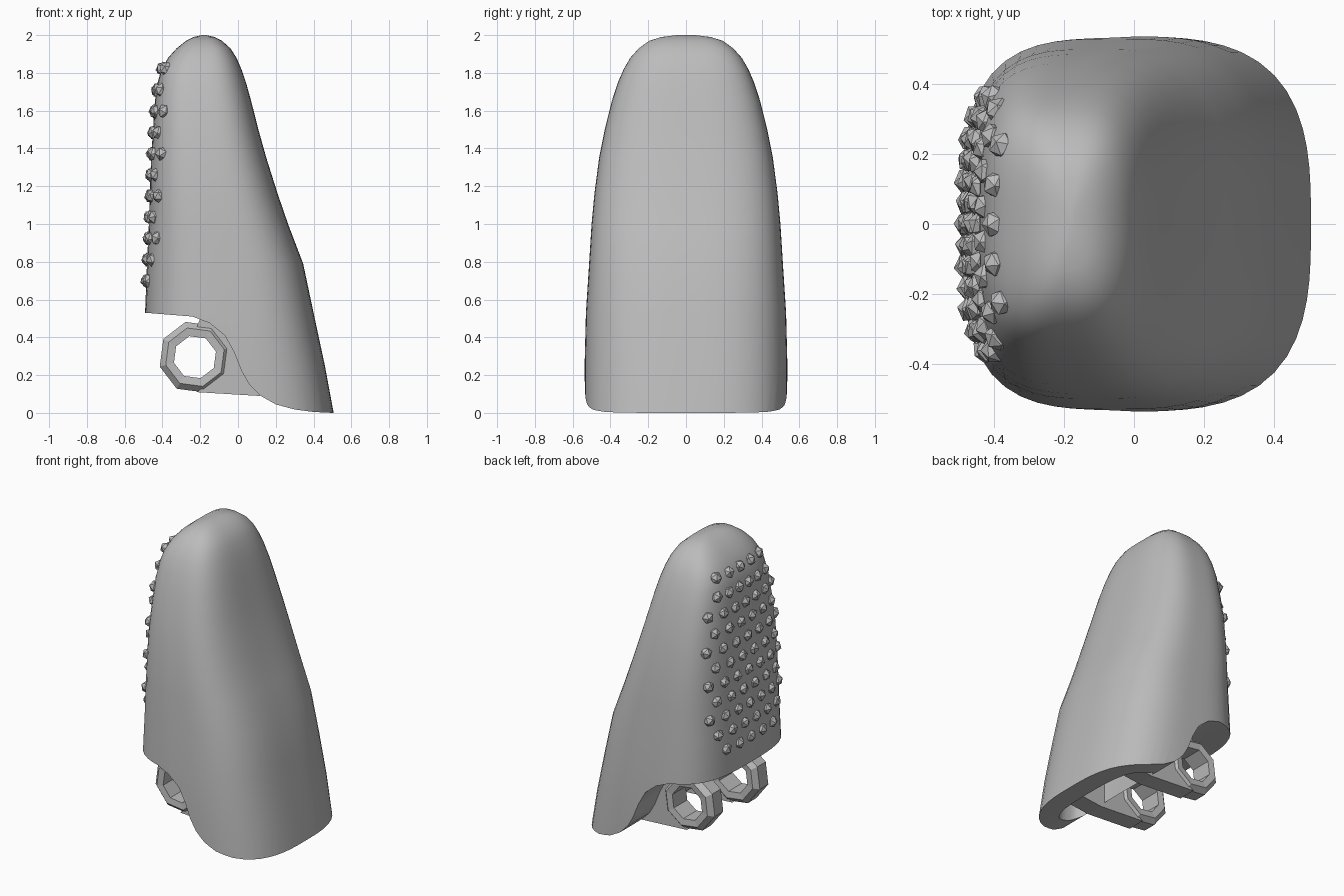
import bpy, bmesh, math, random
from mathutils import Vector, Euler

random.seed(4)
if "Cube" in bpy.data.objects:
    bpy.data.objects.remove(bpy.data.objects["Cube"])

grey = bpy.data.materials.new("mid grey")
grey.use_nodes = True
grey.diffuse_color = (0.5, 0.5, 0.5, 1)
grey.node_tree.nodes["Principled BSDF"].inputs["Base Color"].default_value = (0.5, 0.5, 0.5, 1)

PAD_POWER, NAIL_POWER = 3.3, 3.0


def finish(name, bm):
    bmesh.ops.recalc_face_normals(bm, faces=bm.faces)
    mesh = bpy.data.meshes.new(name)
    bm.to_mesh(mesh)
    bm.free()
    mesh.materials.append(grey)
    ob = bpy.data.objects.new(name, mesh)
    bpy.context.collection.objects.link(ob)
    return ob


def section_point(sec, angle):
    """Point on a rounded-square section (z, x min, x max, half depth)."""
    z, x0, x1, hy = sec
    c, s = math.cos(angle), math.sin(angle)
    power = PAD_POWER if c < 0 else NAIL_POWER
    k = (abs(c) ** power + abs(s) ** power) ** (-1 / power)
    return Vector(((x0 + x1) / 2 + (x1 - x0) / 2 * c * k, hy * s * k, z))


def loft(name, sections, sides=64):
    bm = bmesh.new()
    rings = [[bm.verts.new(section_point(sec, math.tau * i / sides)) for i in range(sides)]
             for sec in sections]
    for a, b in zip(rings, rings[1:]):
        for i in range(sides):
            j = (i + 1) % sides
            bm.faces.new((a[i], a[j], b[j], b[i]))
    bm.faces.new(rings[0])
    bm.faces.new(rings[-1])
    return finish(name, bm)


def add_prism(bm, outline, y0, y1):
    """Extrude an x-z outline along y."""
    a = [bm.verts.new((x, y0, z)) for x, z in outline]
    b = [bm.verts.new((x, y1, z)) for x, z in outline]
    bm.faces.new(a)
    bm.faces.new(b)
    for i in range(len(a)):
        j = (i + 1) % len(a)
        bm.faces.new((a[i], a[j], b[j], b[i]))


# Fingertip shell: z, x min, x max, half depth
SECTIONS = [
    (-0.1, -0.5, 0.525, 0.535), (0.25, -0.495, 0.46, 0.537), (0.53, -0.492, 0.4, 0.53),
    (0.79, -0.482, 0.345, 0.513), (1.0, -0.472, 0.265, 0.5), (1.16, -0.467, 0.21, 0.485),
    (1.35, -0.46, 0.15, 0.46), (1.5, -0.45, 0.108, 0.43), (1.65, -0.44, 0.07, 0.393),
    (1.75, -0.425, 0.042, 0.36), (1.82, -0.405, 0.018, 0.33), (1.88, -0.37, -0.008, 0.295),
    (1.93, -0.325, -0.04, 0.25), (1.97, -0.275, -0.085, 0.195), (1.99, -0.235, -0.125, 0.13),
    (2.0, -0.19, -0.17, 0.05)]
body = loft("fingertip_shell", SECTIONS)

# Curved underside cut and shallow pocket
bm = bmesh.new()
add_prism(bm, [(-0.7, 0.535), (-0.49, 0.53), (-0.24, 0.51), (-0.15, 0.475), (-0.07, 0.41),
               (-0.02, 0.32), (0.02, 0.22), (0.06, 0.15), (0.12, 0.09), (0.2, 0.045),
               (0.3, 0.018), (0.4, 0.005), (0.5, 0), (0.7, 0), (0.7, -0.3), (-0.7, -0.3)],
          -0.8, 0.8)
underside = finish("underside_cutter", bm)
pocket = loft("pocket_cutter", [(-0.2, 0.08, 0.38, 0.39), (0.26, 0.08, 0.34, 0.37)], 32)
bpy.context.view_layer.objects.active = body
for cutter in (underside, pocket):
    cutter.hide_render = True
    mod = body.modifiers.new("cut", "BOOLEAN")
    mod.operation, mod.solver, mod.object = "DIFFERENCE", "EXACT", cutter
    bpy.ops.object.modifier_apply(modifier=mod.name)
    bpy.data.objects.remove(cutter)
bpy.ops.object.select_all(action="DESELECT")
body.select_set(True)
bpy.ops.object.shade_smooth_by_angle(angle=math.radians(40))

# Hinge lugs: chamfered octagonal eye with an arm into the shell
EYE = [(0.115, 0.17), (0.16, 0.165), (0.193, 0.195), (0.193, 0.285), (0.16, 0.318), (0.115, 0.313)]
ARM = [(-0.22, 0.11), (0.11, 0.09), (0.37, 0.12), (0.37, 0.32), (0.05, 0.38), (-0.06, 0.46),
       (-0.2, 0.5), (-0.22, 0.45), (-0.13, 0.42), (-0.075, 0.36), (-0.07, 0.25), (-0.13, 0.17)]
for side, label in ((-1, "front"), (1, "back")):
    bm = bmesh.new()
    rings = []
    for i in range(8):
        a = math.radians(45 * i + 15)
        rings.append([bm.verts.new((-0.228 + r * math.cos(a), side * y, 0.295 + r * math.sin(a)))
                      for r, y in EYE])
    for i in range(8):
        a, b = rings[i], rings[(i + 1) % 8]
        for k in range(len(EYE)):
            m = (k + 1) % len(EYE)
            bm.faces.new((a[k], a[m], b[m], b[k]))
    add_prism(bm, ARM, side * 0.18, side * 0.303)
    finish(label + "_hinge_lug", bm)


# Staggered faceted grip studs on the pad
def pad_x(y, z):
    for lo, hi in zip(SECTIONS, SECTIONS[1:]):
        if lo[0] <= z <= hi[0]:
            t = (z - lo[0]) / (hi[0] - lo[0])
            _, x0, x1, hy = [p + (q - p) * t for p, q in zip(lo, hi)]
            bulge = max(0, 1 - abs(y / hy) ** PAD_POWER) ** (1 / PAD_POWER)
            return (x0 + x1) / 2 - (x1 - x0) / 2 * bulge


# Stud count and spacing for each row, bottom to top
ROWS = [(5, 0.122)] + [(6, 0.122), (7, 0.12)] * 3 + [(6, 0.118), (7, 0.108), (6, 0.1), (5, 0.112)]
bm = bmesh.new()
for row, (count, spacing) in enumerate(ROWS):
    z = 0.7 + 0.112 * row
    for col in range(count):
        y = (col - (count - 1) / 2) * spacing
        new = bmesh.ops.create_icosphere(bm, subdivisions=1, radius=0.04)["verts"]
        turn = Euler([random.uniform(0, math.tau) for _ in range(3)]).to_matrix()
        for v in new:
            v.co = turn @ v.co + Vector((pad_x(y, z) + 0.008, y, z))
finish("grip_studs", bm)
